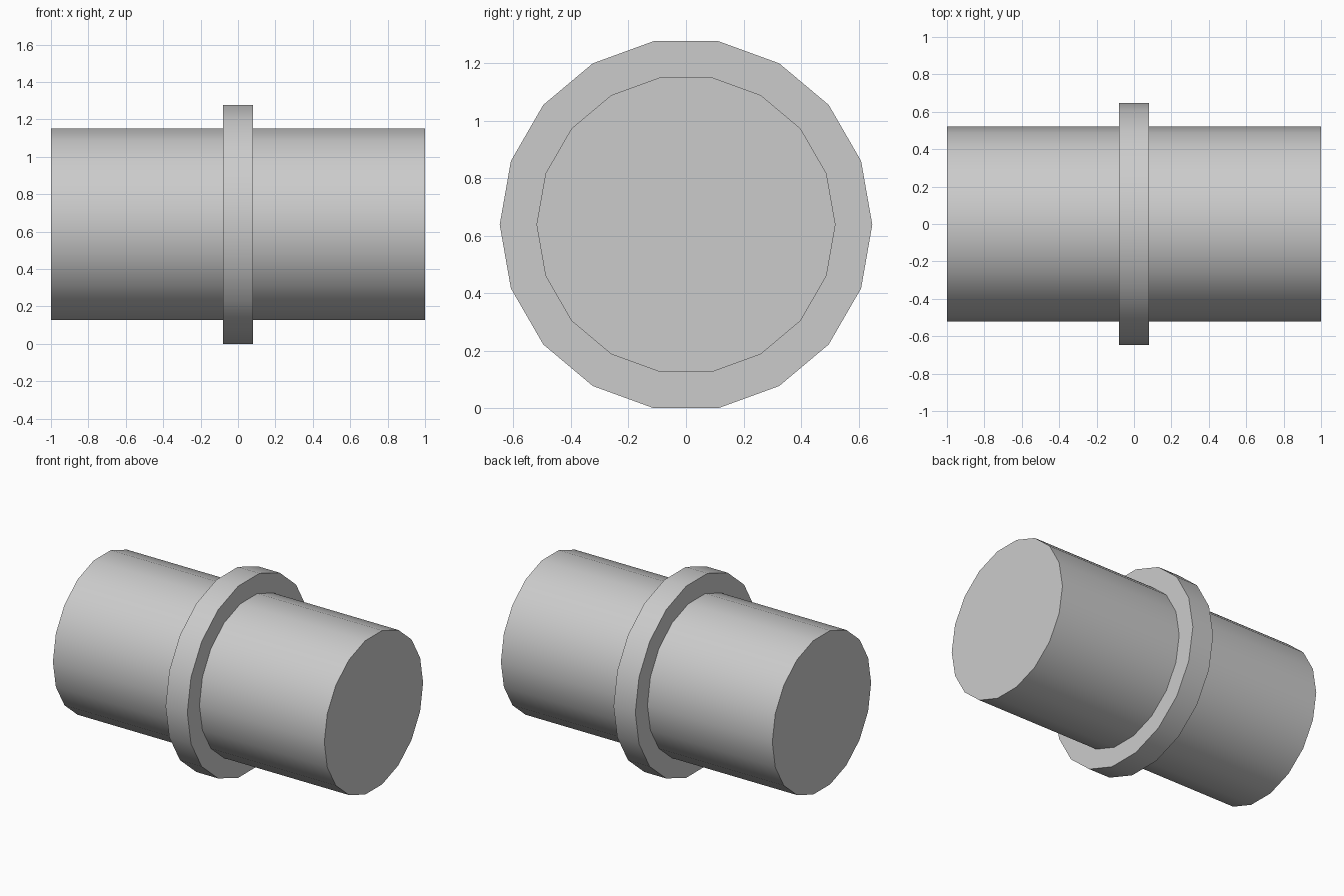
import bpy, bmesh
from math import sin, cos, pi, radians

if "Cube" in bpy.data.objects:
    bpy.data.objects.remove(bpy.data.objects["Cube"])

SIDES = 18
COLLAR_R, BARREL_R = 0.648, 0.52
CENTRE_Z = COLLAR_R * sin(radians(80))  # flat side rests on z = 0


def lathe_x(name, profile):
    """Turn an (x, radius) profile around the x axis and cap both ends."""
    bm = bmesh.new()
    rings = [[bm.verts.new((x, r * cos(2 * pi * i / SIDES), r * sin(2 * pi * i / SIDES)))
              for i in range(SIDES)] for x, r in profile]
    for a, b in zip(rings, rings[1:]):
        for i in range(SIDES):
            j = (i + 1) % SIDES
            bm.faces.new((a[i], a[j], b[j], b[i]))
    bm.faces.new(rings[0])
    bm.faces.new(rings[-1])
    bmesh.ops.recalc_face_normals(bm, faces=bm.faces)
    mesh = bpy.data.meshes.new(name)
    bm.to_mesh(mesh)
    bm.free()
    obj = bpy.data.objects.new(name, mesh)
    obj.location.z = CENTRE_Z
    bpy.context.collection.objects.link(obj)
    bpy.context.view_layer.objects.active = obj
    obj.select_set(True)
    bpy.ops.object.shade_smooth_by_angle(angle=radians(30))
    return obj


# Solid barrel with a raised collar around the middle
half = [(0.08, COLLAR_R), (0.08, BARREL_R), (1.0, BARREL_R)]
lathe_x("collared_barrel", [(-x, r) for x, r in reversed(half)] + half)
